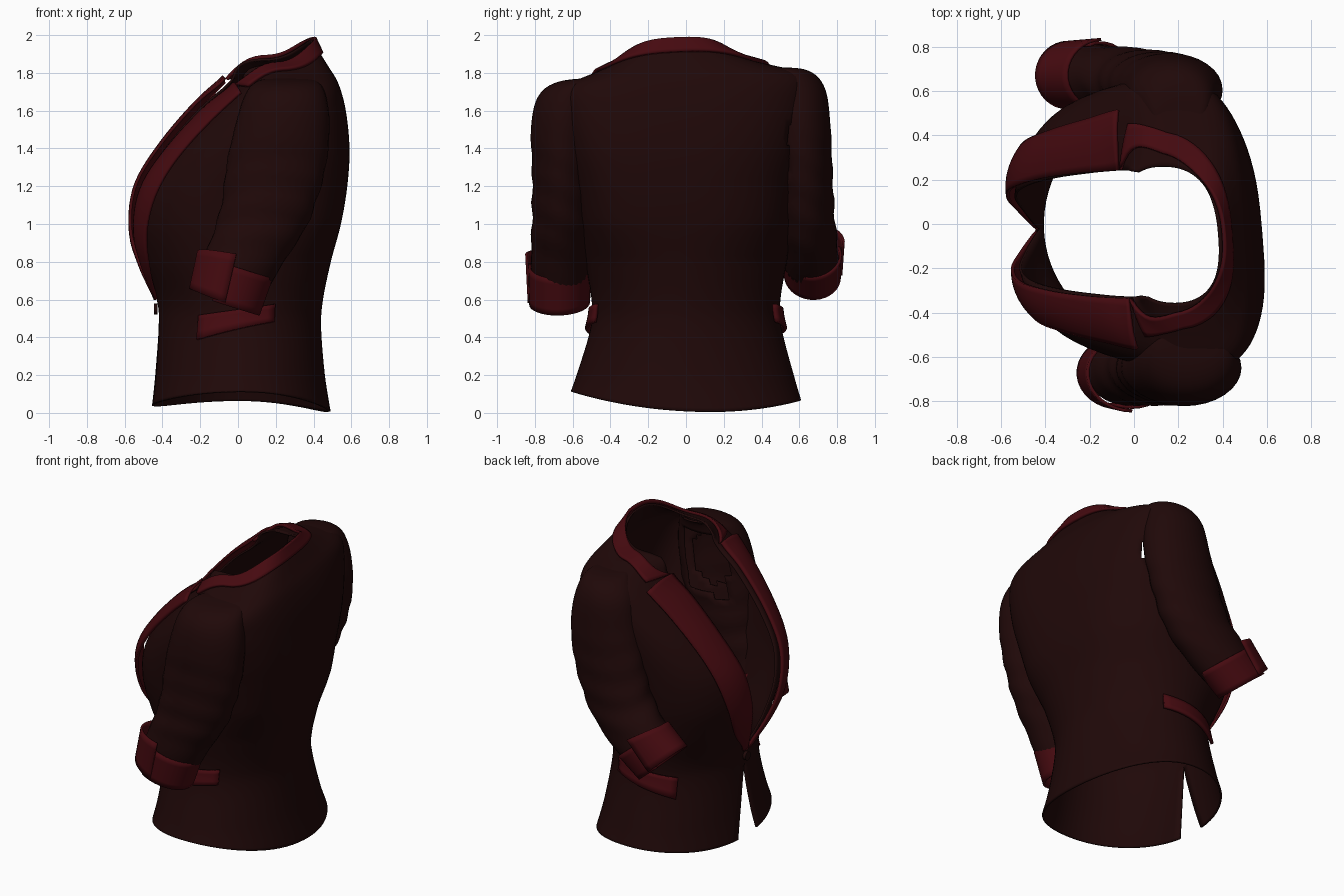
import bpy, bmesh, math
from mathutils import Vector

if "Cube" in bpy.data.objects:
    bpy.data.objects.remove(bpy.data.objects["Cube"])


def material(name, rgb):
    m = bpy.data.materials.new(name)
    m.diffuse_color = (*rgb, 1)
    m.use_nodes = True
    m.node_tree.nodes["Principled BSDF"].inputs["Base Color"].default_value = m.diffuse_color
    return m


DARK = material("dark_cloth", (0.014, 0.0025, 0.0025))
TRIM = material("trim_cloth", (0.06, 0.003, 0.005))


def grid(name, fn, nu, nv, mat, thick=0.012, drop=None):
    """Sheet from fn(u, v), u across and v up, both 0..1; drop(p) leaves faces out."""
    bm = bmesh.new()
    vs = [[bm.verts.new(fn(i / nu, j / nv)) for i in range(nu + 1)] for j in range(nv + 1)]
    for j in range(nv):
        for i in range(nu):
            q = (vs[j][i], vs[j + 1][i], vs[j + 1][i + 1], vs[j][i + 1])
            if not (drop and drop((q[0].co + q[2].co) / 2)):
                bm.faces.new(q)
    bmesh.ops.delete(bm, geom=[v for v in bm.verts if not v.link_faces], context='VERTS')
    bmesh.ops.remove_doubles(bm, verts=bm.verts, dist=0.0005)
    me = bpy.data.meshes.new(name)
    bm.to_mesh(me)
    bm.free()
    ob = bpy.data.objects.new(name, me)
    bpy.context.collection.objects.link(ob)
    me.materials.append(mat)
    if thick:
        s = ob.modifiers.new("cloth_thickness", 'SOLIDIFY')
        s.thickness = thick
        s.offset = -1
    bpy.ops.object.select_all(action='DESELECT')
    ob.select_set(True)
    bpy.context.view_layer.objects.active = ob
    bpy.ops.object.shade_smooth_by_angle(angle=math.radians(45))
    return ob


def spline(rows, t):
    """Catmull-Rom interpolation through a list of tuples."""
    n = len(rows) - 1
    t = max(0, min(n, t))
    i = min(int(t), n - 1)
    f = t - i
    a, b, c, d = (rows[max(0, min(n, i + k))] for k in (-1, 0, 1, 2))
    return [0.5 * (2 * q + (r - p) * f + (2 * p - 5 * q + 4 * r - s) * f * f
                   + (3 * q - p - 3 * r + s) * f ** 3) for p, q, r, s in zip(a, b, c, d)]


def spow(x, p):
    return math.copysign(abs(x) ** p, x)


# Body rings: front x, back x, half width, front z, side z, back z, half opening, squareness
BODY = [(-.46, .49, .61, .04, .09, .01, .10, 2.1), (-.44, .46, .575, .2, .2, .2, .06, 2.),
        (-.42, .44, .505, .45, .45, .45, .01, 1.95), (-.43, .45, .50, .6, .6, .6, 0, 2.),
        (-.50, .49, .535, .8, .8, .8, .09, 2.2), (-.54, .54, .57, 1., 1., 1., .16, 2.4),
        (-.51, .57, .60, 1.2, 1.2, 1.2, .21, 2.5), (-.38, .58, .635, 1.4, 1.4, 1.4, .25, 2.6),
        (-.2, .56, .66, 1.6, 1.6, 1.6, .275, 2.6), (-.07, .52, .64, 1.7, 1.75, 1.75, .285, 2.6),
        (-.04, .465, .47, 1.74, 1.82, 1.85, .285, 2.5), (-.08, .39, .31, 1.74, 1.86, 1.975, .285, 2.4)]


def body(v, th):
    xf, xb, w, zf, zs, zb, _, n = spline(BODY, v)
    c, s = math.cos(th), math.sin(th)
    if c < 0:
        n += .35 * max(0, min(1, v - 4, 11 - v))
    x = (xf + xb) / 2 - (xb - xf) / 2 * spow(c, 2 / n)
    y = w * spow(s, 2 / n)
    z = zs + ((zf if c > 0 else zb) - zs) * c * c
    k = min(1, z / 1.2)
    lean = .05 * y * max(0, min(1, (z - 1) / .7)) - .05 * y * max(0, 1 - z / .4)
    shift = .05 * k * (1 - s * s * (1 - max(0, (v - 9) / 2)))
    return Vector((x - .08 * y * k, y - shift, z + lean))


def angle_at(v, h):
    row = spline(BODY, v)
    return math.asin(min(1, (max(0, h) / row[2]) ** (row[7] / 2)))


def edge(v):
    return angle_at(v, spline(BODY, v)[6])


def on_body(v, th, off):
    v = min(v, len(BODY) - 1)
    du = body(v, th + .03) - body(v, th - .03)
    dv = body(min(v + .05, 11), th) - body(v - .05, th)
    return body(v, th) + dv.cross(du).normalized() * off


def torso(u, t):
    v = 11 * t
    e = edge(v)
    return body(v, e + u * (2 * math.pi - 2 * e))


def armhole(p):
    return abs(p.y) > .5 and ((p.x - .21) / .18) ** 2 + ((p.z - 1.48) / .18) ** 2 < 1


grid("jacket_body", torso, 72, 66, DARK, drop=armhole)

# Lapels lie over the chest, from the button up to the notch
OUTER = [(.05,), (.22,), (.32,), (.39,), (.44,), (.49,), (.53,)]


def lapel(side):
    def fn(u, t):
        if side < 0:
            u = 1 - u
        v = 3 + 6.5 * t - .75 * u * t
        a = edge(v)
        b = angle_at(v, spline(OUTER, 6 * t)[0])
        off = (.022 + .028 * math.sin(math.pi * (.2 + .6 * u))) * min(1, .3 + 3 * t)
        return on_body(v, side * (a + (b - a) * u), off)
    return fn


for side, label in ((1, "left"), (-1, "right")):
    grid("lapel_" + label, lapel(side), 8, 36, TRIM, .016)


# Collar folded round the neck, its ends running into the notches
def collar(u, t):
    front = abs(2 * u - 1) ** 4
    low, top = 10.42 - 1.15 * front, 11 - 1.5 * front
    v = low + (top - low) * t
    e = angle_at(v, .285 + .19 * (1 - t) * front) + .01
    return on_body(v, e + u * (2 * math.pi - 2 * e), .018 + .01 * t)


grid("collar", collar, 56, 6, TRIM, .018)


# Pocket flaps
def pocket(side):
    def fn(u, t):
        a = u if side > 0 else 1 - u
        th = math.radians(58 + 54 * a)
        return on_body(1.72 + .45 * a + .7 * t, side * th, .02 + .01 * (1 - t))
    return fn


for side, label in ((1, "left"), (-1, "right")):
    grid("pocket_flap_" + label, pocket(side), 10, 4, TRIM, .02)


# Sleeve rings: centre x, y, z, half depth, half width, forward tilt
RIGHT = [(.27, -.44, 1.775, .06, .02, 0), (.26, -.56, 1.755, .16, .11, 0),
         (.25, -.625, 1.68, .215, .155, 0), (.235, -.65, 1.52, .25, .17, 0),
         (.20, -.655, 1.3, .26, .16, .1), (.14, -.655, 1.05, .235, .16, .2),
         (.06, -.66, .88, .205, .16, .3), (-.03, -.665, .70, .19, .155, .33)]
LEFT = [(.20, .43, 1.83, .06, .02, 0), (.20, .53, 1.815, .13, .11, 0),
        (.18, .585, 1.72, .19, .15, 0), (.17, .605, 1.52, .23, .16, 0),
        (.13, .625, 1.3, .24, .15, .15), (.05, .635, 1.07, .225, .15, .4),
        (-.06, .65, .92, .20, .15, .6), (-.2, .665, .79, .18, .145, .72)]


def ring(row, th, grow=1):
    x, y, z, a, b, tilt = row
    d = -a * math.cos(th) * grow
    return Vector((x + d * math.cos(tilt), y + b * math.sin(th) * grow, z - d * math.sin(tilt)))


def sleeve(rows):
    def fn(u, t):
        th = 2 * math.pi * u
        p = ring(spline(rows, 7 * (1 - t)), th)
        # shallow cloth folds around the elbow
        fold = .006 * math.sin(38 * p.z + 3 * math.sin(th)) * max(0, 1 - abs(p.z - 1.1) / .45)
        return p + Vector((-math.cos(th), math.sin(th), 0)) * fold
    return fn


# Turned-up cuffs wrap once with an overlapping, flaring end
def cuff(top, bottom, side):
    def fn(u, t):
        row = [b + (a - b) * t for a, b in zip(top, bottom)]
        k = u if side > 0 else 1 - u
        th = side * (1.2 + 2.12 * math.pi * k)
        p = ring(row, th, 1 + .10 * k * k * (.5 + .5 * t))
        p.z += .06 * max(0, k - .8) * 5 * (t - .3) - .03 * (1 - k)
        return p
    return fn


def inside_body(p):
    return abs(p.y) < .53 and .06 < p.x < .36 and 1.28 < p.z < 1.68


grid("sleeve_right", sleeve(RIGHT), 32, 40, DARK, drop=inside_body)
grid("sleeve_left", sleeve(LEFT), 32, 40, DARK, drop=inside_body)
grid("cuff_right", cuff((-.01, -.67, .80, .205, .165, .33), (-.07, -.67, .60, .195, .16, .33), -1),
     36, 6, TRIM, .014)
grid("cuff_left", cuff((-.15, .67, .865, .195, .155, .72), (-.30, .67, .745, .19, .15, .72), 1),
     36, 6, TRIM, .014)

# Front button
bpy.ops.mesh.primitive_cylinder_add(vertices=20, radius=.028, depth=.02,
                                    location=(-.435, -.02, .55), rotation=(0, math.pi / 2, 0))
button = bpy.context.object
button.name = "front_button"
button.data.materials.append(DARK)
bpy.ops.object.shade_smooth_by_angle()
